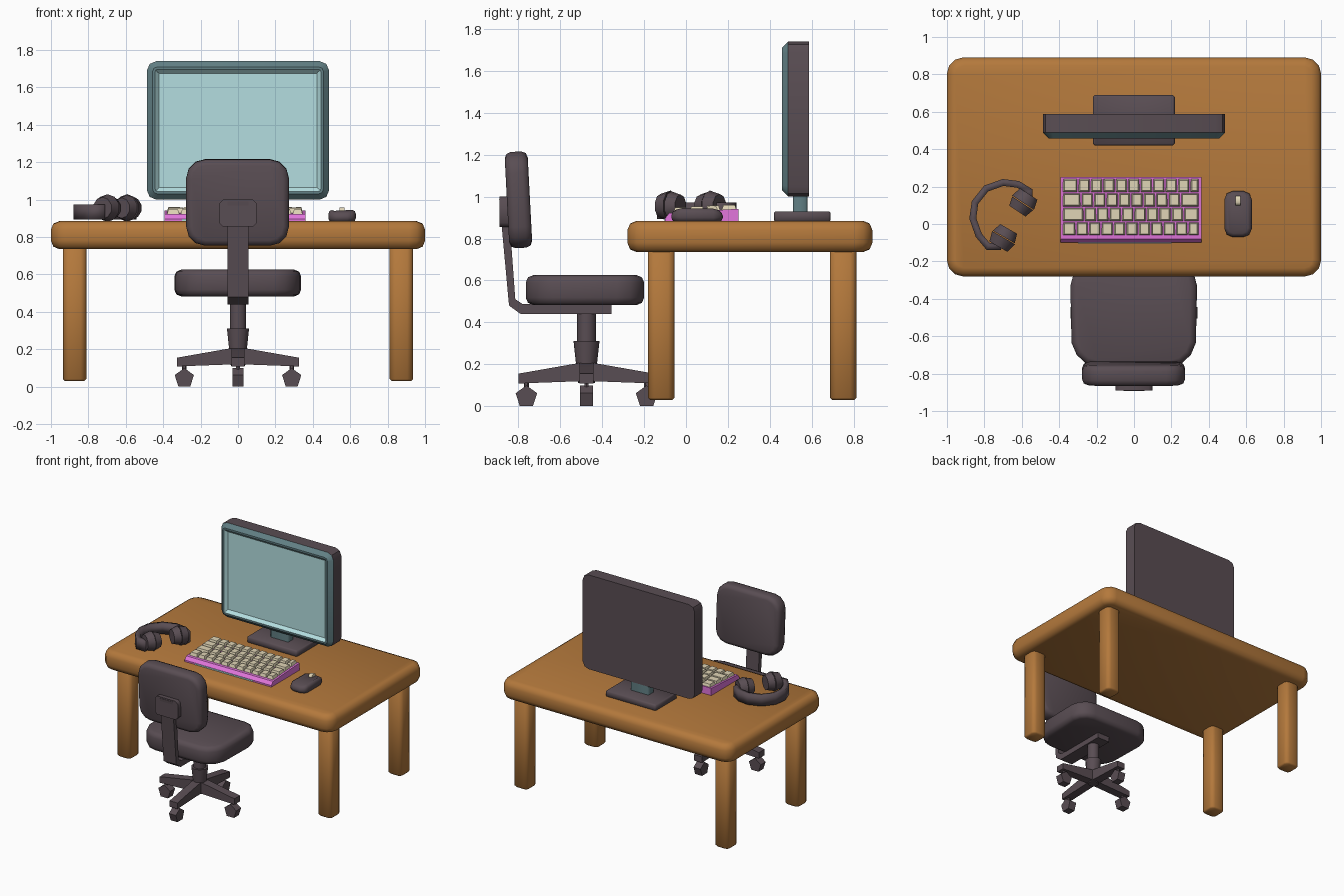
import bpy, bmesh, math
from mathutils import Vector, Matrix

if "Cube" in bpy.data.objects:
    bpy.data.objects.remove(bpy.data.objects["Cube"])


def material(name, rgb):
    m = bpy.data.materials.new(name)
    lin = [((c / 255 + 0.055) / 1.055) ** 2.4 for c in rgb]
    m.diffuse_color = (*lin, 1)
    m.use_nodes = True
    m.node_tree.nodes["Principled BSDF"].inputs["Base Color"].default_value = m.diffuse_color
    return m


WOOD = material("warm wood", (180, 121, 60))
DARK = material("dark plastic", (89, 77, 83))
TEAL = material("grey teal", (98, 128, 133))
SCREEN = material("pale teal screen", (180, 222, 224))
PINK = material("pink case", (226, 118, 220))
CREAM = material("cream keys", (224, 213, 182))


def finish(bm, name, mats, angle=50):
    bmesh.ops.recalc_face_normals(bm, faces=bm.faces[:])
    me = bpy.data.meshes.new(name)
    bm.to_mesh(me)
    bm.free()
    ob = bpy.data.objects.new(name, me)
    bpy.context.collection.objects.link(ob)
    for m in mats:
        me.materials.append(m)
    bpy.ops.object.select_all(action='DESELECT')
    ob.select_set(True)
    bpy.context.view_layer.objects.active = ob
    bpy.ops.object.shade_smooth_by_angle(angle=math.radians(angle))
    return ob


def slab_mesh(lo, hi, axis=2, corner=0.0, csegs=1, edge=0.0, esegs=1):
    """Box with rounded corners around one axis and rounded cap edges."""
    lo, hi = Vector(lo), Vector(hi)
    bm = bmesh.new()
    bmesh.ops.create_cube(bm, size=1)
    for v in bm.verts:
        v.co = Vector([(a + b) / 2 + c * (b - a) for a, b, c in zip(lo, hi, v.co)])
    along = lambda e: abs(e.verts[0].co[axis] - e.verts[1].co[axis]) > 1e-5
    if corner:
        bmesh.ops.bevel(bm, geom=[e for e in bm.edges if along(e)], offset=corner,
                        segments=csegs, profile=0.5, affect='EDGES')
    if edge:
        bmesh.ops.bevel(bm, geom=[e for e in bm.edges if not along(e)], offset=edge,
                        segments=esegs, profile=0.5, affect='EDGES')
    return bm


def slab(name, lo, hi, mat, **kw):
    return finish(slab_mesh(lo, hi, **kw), name, [mat])


def add_prism(bm, profile, half, place=Matrix()):
    """Extrude an (a, z) outline to both sides of its plane."""
    vs = [[bm.verts.new(place @ Vector((s * half, a, z))) for a, z in profile] for s in (-1, 1)]
    n = len(profile)
    bm.faces.new(vs[0])
    bm.faces.new(vs[1][::-1])
    for i in range(n):
        j = (i + 1) % n
        bm.faces.new((vs[0][i], vs[1][i], vs[1][j], vs[0][j]))


def add_cone(bm, r1, r2, depth, segs, place):
    bmesh.ops.create_cone(bm, cap_ends=True, segments=segs, radius1=r1, radius2=r2,
                          depth=depth, matrix=place)


# Desk
slab("desk_top", (-1, -0.28, 0.735), (1, 0.89, 0.885), WOOD,
     corner=0.085, csegs=3, edge=0.045, esegs=2)
for side, x in (("left", -0.873), ("right", 0.873)):
    for end, y in (("front", -0.118), ("back", 0.75)):
        slab(f"{end}_{side}_leg", (x - 0.062, y - 0.063, 0.03), (x + 0.062, y + 0.063, 0.75),
             WOOD, corner=0.03, csegs=2, edge=0.01)

# Monitor: dark shell, teal bezel, recessed pale screen
bm = slab_mesh((-0.487, 0.458, 1.0), (0.487, 0.587, 1.74), axis=1, corner=0.05, csegs=2)
front = min(bm.faces, key=lambda f: f.calc_center_median().y)
bmesh.ops.bevel(bm, geom=list(front.edges), offset=0.03, segments=1, affect='EDGES')
for f in bm.faces:
    if f.normal.y < -0.3 and f.calc_center_median().y < 0.5:
        f.material_index = 1
front = min(bm.faces, key=lambda f: f.calc_center_median().y)
bmesh.ops.inset_region(bm, faces=[front], thickness=0.014)
front.material_index = 2
bmesh.ops.inset_region(bm, faces=[front], thickness=0.022, depth=-0.022)
finish(bm, "monitor", [DARK, TEAL, SCREEN], 40)
slab("monitor_neck", (-0.08, 0.51, 0.92), (0.08, 0.58, 1.01), TEAL, corner=0.01)
slab("monitor_base", (-0.22, 0.42, 0.88), (0.218, 0.69, 0.93), DARK, corner=0.01, edge=0.008)

# Keyboard
bm = bmesh.new()
add_prism(bm, [(-0.1, 0.88), (-0.1, 0.897), (-0.08, 0.922), (0.25, 0.942), (0.25, 0.88)],
          0.377, Matrix.Translation((-0.017, 0, 0)))
finish(bm, "keyboard_case", [PINK], 30)
slab("keyboard_front_strip", (-0.3, -0.104, 0.886), (0.2, -0.098, 0.896), SCREEN)

bm = bmesh.new()
X0, X1, PITCH = -0.383, 0.349, 0.0665
for row in range(4):
    y = 0.206 - row * 0.077
    z = 0.942 - (0.25 - y) * 0.06
    edges = [X0]
    x = X0 + (1.25, 1.5, 1.75, 1.1)[row] * PITCH
    while x < X1 - 0.6 * PITCH:
        edges.append(x)
        x += PITCH
    edges.append(X1)
    for a, b in zip(edges, edges[1:]):
        # tapered key cap
        made = bmesh.ops.create_cube(bm, size=1)["verts"]
        for v in made:
            top = v.co.z > 0
            t = 0.011 if top else 0.002
            v.co = Vector(((a + b) / 2 + math.copysign((b - a) / 2 - t, v.co.x),
                           y + math.copysign(0.0385 - t, v.co.y),
                           z + (0.022 if top else -0.008)))
finish(bm, "keys", [CREAM], 30)

# Mouse
bm = slab_mesh((0.483, -0.07, 0.88), (0.63, 0.176, 0.953), corner=0.045, csegs=2,
               edge=0.02, esegs=2)
for v in bm.verts:
    if v.co.z > 0.91:
        v.co.z -= 1.6 * (v.co.y - 0.05) ** 2
finish(bm, "mouse", [DARK], 60)
slab("mouse_wheel", (0.542, 0.1, 0.92), (0.57, 0.15, 0.957), CREAM, axis=0, corner=0.015, csegs=2)

# Headphones lying on the desk
path = [(-0.56, 0.12), (-0.56, 0.175), (-0.62, 0.212), (-0.7, 0.222), (-0.79, 0.19),
        (-0.85, 0.115), (-0.862, 0.03), (-0.83, -0.06), (-0.78, -0.12), (-0.71, -0.12)]
bm = bmesh.new()
low = [bm.verts.new((x, y, 0.893)) for x, y in path]
high = [bm.verts.new((x, y, 0.973)) for x, y in path]
for i in range(len(path) - 1):
    bm.faces.new((low[i], low[i + 1], high[i + 1], high[i]))
band = finish(bm, "headphone_band", [DARK])
mod = band.modifiers.new("thickness", 'SOLIDIFY')
mod.thickness = 0.036
mod.offset = 0
mod.use_even_offset = True
for name, c, out in (("upper", (-0.594, 0.113), (0.55, 0.83)), ("lower", (-0.697, -0.072), (-0.5, -0.87))):
    d = Vector((*out, 0)).normalized()
    turn = d.to_track_quat('Z', 'Y').to_matrix().to_4x4()
    centre = Vector((*c, 0.955))
    bm = bmesh.new()
    add_cone(bm, 0.074, 0.058, 0.055, 10, Matrix.Translation(centre + d * 0.029) @ turn)
    add_cone(bm, 0.055, 0.07, 0.05, 10, Matrix.Translation(centre - d * 0.028) @ turn)
    finish(bm, f"{name}_ear_cup", [DARK])

# Chair cushions
bm = slab_mesh((-0.34, -0.765, 0.483), (0.337, -0.2, 0.625), corner=0.13, csegs=3,
               edge=0.035, esegs=2)
for v in bm.verts:
    if v.co.y < -0.6:
        v.co.x *= 1 - 0.5 * (-0.6 - v.co.y)
finish(bm, "seat", [DARK])
bm = slab_mesh((-0.277, -0.055, -0.23), (0.272, 0.055, 0.23), axis=1, corner=0.1, csegs=3,
               edge=0.03, esegs=2)
bm.transform(Matrix.Translation((0, -0.8, 0.985)) @ Matrix.Rotation(math.radians(3), 4, 'X'))
finish(bm, "backrest", [DARK])

# Chair back bracket
bm = bmesh.new()
add_prism(bm, [(-0.355, 0.44), (-0.79, 0.44), (-0.845, 0.48), (-0.892, 0.99), (-0.85, 0.99),
               (-0.815, 0.51), (-0.78, 0.487), (-0.355, 0.487)], 0.055)
finish(bm, "back_bracket", [DARK], 30)
slab("back_plate", (-0.1, -0.89, 0.855), (0.1, -0.83, 1.0), DARK, axis=1, corner=0.02)

# Chair column and four-armed base
HUB = Matrix.Translation((0, -0.475, 0))
bm = bmesh.new()
add_cone(bm, 0.045, 0.045, 0.2, 10, HUB @ Matrix.Translation((0, 0, 0.37)))
add_cone(bm, 0.04, 0.062, 0.2, 10, HUB @ Matrix.Translation((0, 0, 0.21)))
finish(bm, "chair_column", [DARK])
arms, wheels = bmesh.new(), bmesh.new()
caster = [(0.287 + 0.054 * math.sin(a), 0.045 + 0.054 * math.cos(a))
          for a in (math.tau * k / 5 for k in range(5))]
for k in range(4):
    spin = HUB @ Matrix.Rotation(k * math.pi / 2, 4, 'Z')
    add_prism(arms, [(0, 0.12), (0.325, 0.108), (0.325, 0.155), (0.04, 0.205), (0, 0.205)],
              0.034, spin)
    add_prism(wheels, caster, 0.03, spin)
    add_cone(wheels, 0.012, 0.012, 0.06, 6, spin @ Matrix.Translation((0, 0.287, 0.1)))
finish(arms, "base_arms", [DARK], 30)
finish(wheels, "casters", [DARK], 30)
